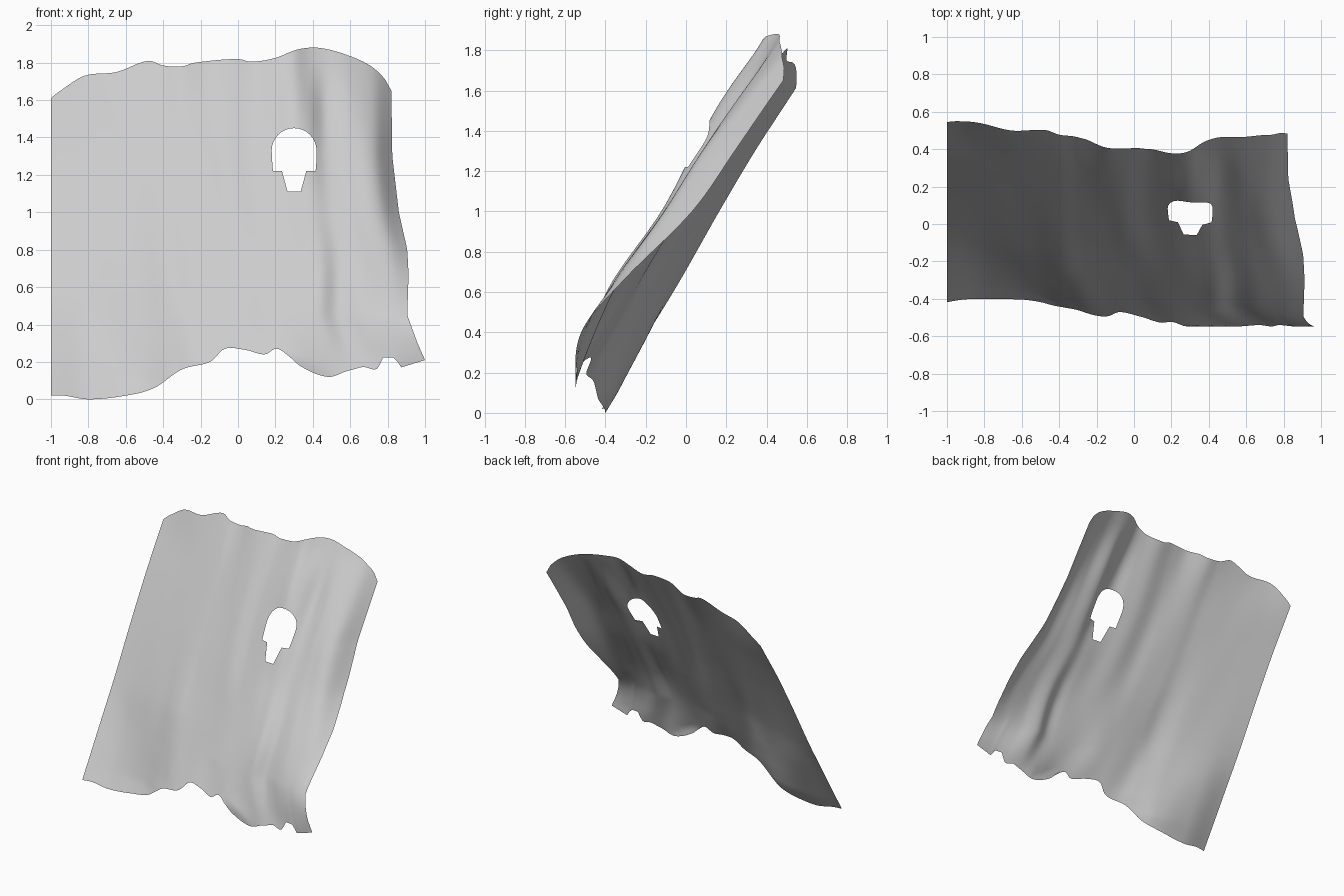
import bpy, bmesh, math
from mathutils import Vector
from mathutils.geometry import delaunay_2d_cdt

if "Cube" in bpy.data.objects:
    bpy.data.objects.remove(bpy.data.objects["Cube"])

# edge profiles of the sheet in the front view (x, z)
TOP = [(-1, 1.61), (-.95, 1.65), (-.82, 1.73), (-.65, 1.75), (-.48, 1.81), (-.4, 1.785),
       (-.3, 1.78), (-.23, 1.8), (0, 1.82), (.07, 1.805), (.2, 1.825), (.32, 1.87),
       (.43, 1.88), (.56, 1.85), (.7, 1.79), (.78, 1.72), (.82, 1.65)]
BOTTOM = [(-1, .02), (-.93, .02), (-.8, 0), (-.6, .02), (-.45, .06), (-.3, .16), (-.15, .2),
          (-.06, .27), (.05, .265), (.15, .24), (.23, .27), (.33, .18), (.48, .12),
          (.58, .15), (.67, .175), (.74, .155), (.78, .225), (.84, .225), (.87, .17), (1, .21)]
RIGHT = [(.15, 1.0), (.21, 1.0), (.3, .96), (.45, .905), (.67, .912), (.8, .905), (1, .86),
         (1.3, .825), (1.65, .82), (1.9, .815)]          # (z, x)

# fold depth (forward offset from the leaning plane): columns across, rows by height
COLS = [-1, -.8, -.55, -.4, -.3, -.15, -.05, .08, .2, .3, .38, .47, .6, .73, .825]
FOLDS = [
    (.1, [0, .03, -.01, -.1, -.155, -.21, -.235, -.245, -.23, -.21, -.19, -.19, -.2, -.19, -.19]),
    (.4, [0, 0, -.075, -.14, -.18, -.2, -.22, -.26, -.28, -.29, -.29, -.265, -.3, -.33, -.33]),
    (.65, [0, -.04, -.12, -.185, -.2, -.215, -.235, -.265, -.295, -.315, -.335, -.3, -.325, -.32, -.28]),
    (1.0, [-.015, -.07, -.14, -.19, -.205, -.235, -.26, -.27, -.29, -.3, -.305, -.28, -.29, -.27, -.15]),
    (1.3, [-.02, -.08, -.15, -.19, -.205, -.245, -.27, -.275, -.3, -.325, -.32, -.275, -.28, -.26, -.12]),
    (1.55, [-.01, -.08, -.155, -.19, -.205, -.255, -.275, -.275, -.31, -.34, -.315, -.255, -.26, -.22, -.1]),
    (1.8, [0, -.1, -.16, -.18, -.19, -.265, -.275, -.27, -.305, -.315, -.28, -.25, -.225, -.17, -.08]),
]


def curve(pts, t, smooth=True):
    """Piecewise interpolation through (t, value) points, cubic or linear."""
    n = len(pts)
    t = min(max(t, pts[0][0]), pts[-1][0])
    i = 0
    while i < n - 2 and t > pts[i + 1][0]:
        i += 1
    (t0, a), (t1, b) = pts[i], pts[i + 1]
    h = t1 - t0
    s = (t - t0) / h
    if not smooth:
        return a + (b - a) * s

    def slope(k):
        p, q = pts[max(k - 1, 0)], pts[min(k + 1, n - 1)]
        return (q[1] - p[1]) / (q[0] - p[0])
    m0, m1 = slope(i) * h, slope(i + 1) * h
    return ((2*s**3 - 3*s*s + 1) * a + (s**3 - 2*s*s + s) * m0
            + (3*s*s - 2*s**3) * b + (s**3 - s*s) * m1)


def edges(u):
    xb = -1 + 2 * u
    return curve(BOTTOM, xb, xb < .6), curve(TOP, -1 + 1.82 * u)


def surface(u, v):
    b, t = edges(u)
    z = b + (t - b) * v
    x = -1 + u * (curve(RIGHT, z, False) + 1)
    c = -1 + 1.825 * u
    fold = curve([(rz, curve(list(zip(COLS, row)), c)) for rz, row in FOLDS], z)
    # fine crumpling, stronger towards the lower right
    amp = .004 * u * (1 + 1.2 * math.exp(-(z / .45) ** 2))
    fold += amp * math.sin(23 * c + 2.5 * z) * math.sin(4 * z + 3 * c)
    return Vector((x, max(-.43 + .61 * z + fold, -.548), z))


def to_uv(x, z):
    u = (x + 1) / (curve(RIGHT, z, False) + 1)
    b, t = edges(u)
    return Vector((u, (z - b) / (t - b)))


def inside(p, poly):
    hit = False
    for a, b in zip(poly, poly[1:] + poly[:1]):
        if (a.y > p.y) != (b.y > p.y) and p.x < a.x + (p.y - a.y) * (b.x - a.x) / (b.y - a.y):
            hit = not hit
    return hit


# keyhole-shaped opening: round arch above a tapered tab
outline = [(.3 + .12 * math.cos(a * math.pi / 16), 1.33 + .12 * math.sin(a * math.pi / 16))
           for a in range(17)]
outline += [(.183, 1.27), (.187, 1.22), (.235, 1.22), (.25, 1.165), (.265, 1.11), (.3, 1.11),
            (.335, 1.11), (.35, 1.165), (.365, 1.22), (.415, 1.22), (.419, 1.27)]
hole = [to_uv(x, z) for x, z in outline]

# flat sheet triangulated around the opening, then draped into folds
NU, NV = 110, 60
pts = list(hole)
for i in range(NU + 1):
    for j in range(NV + 1):
        p = Vector((i / NU, j / NV))
        if not inside(p, hole) and min((p - h).length for h in hole) > .005:
            pts.append(p)
n = len(hole)
uv, _, tris, *_ = delaunay_2d_cdt(pts, [(i, (i + 1) % n) for i in range(n)], [], 0, 1e-6)

bm = bmesh.new()
verts = [bm.verts.new(surface(p.x, p.y)) for p in uv]
for f in tris:
    if not inside(sum((uv[k] for k in f), Vector((0, 0))) / len(f), hole):
        bm.faces.new([verts[k] for k in f])
bmesh.ops.delete(bm, geom=[v for v in bm.verts if not v.link_faces], context='VERTS')
bm.normal_update()
if sum(f.normal.y for f in bm.faces) > 0:
    bmesh.ops.reverse_faces(bm, faces=bm.faces[:])

mesh = bpy.data.meshes.new("draped_cloth")
bm.to_mesh(mesh)
bm.free()
for f in mesh.polygons:
    f.use_smooth = True
bpy.context.collection.objects.link(bpy.data.objects.new("draped_cloth", mesh))
